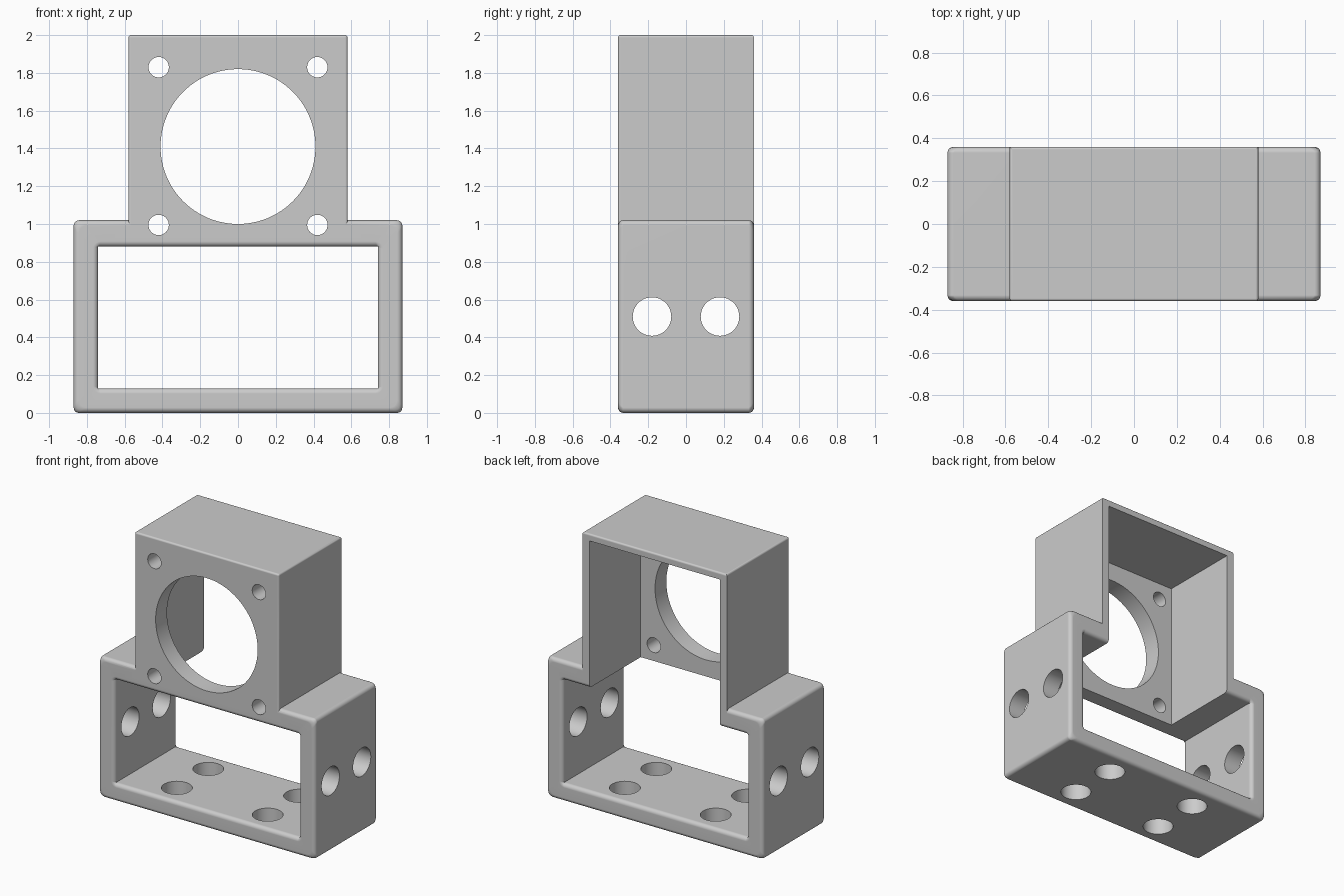
import bpy, bmesh, math
from mathutils import Matrix, Vector

if "Cube" in bpy.data.objects:
    bpy.data.objects.remove(bpy.data.objects["Cube"])

grey = bpy.data.materials.new("light grey")
grey.diffuse_color = (0.6, 0.6, 0.6, 1)
grey.use_nodes = True
grey.node_tree.nodes["Principled BSDF"].inputs["Base Color"].default_value = grey.diffuse_color


def make_object(name, bm):
    bmesh.ops.recalc_face_normals(bm, faces=bm.faces[:])
    mesh = bpy.data.meshes.new(name)
    bm.to_mesh(mesh)
    bm.free()
    mesh.materials.append(grey)
    ob = bpy.data.objects.new(name, mesh)
    bpy.context.collection.objects.link(ob)
    return ob


def box_bm(x0, x1, y0, y1, z0, z1):
    bm = bmesh.new()
    size = Matrix.Diagonal((x1 - x0, y1 - y0, z1 - z0, 1))
    centre = Vector(((x0 + x1) / 2, (y0 + y1) / 2, (z0 + z1) / 2))
    bmesh.ops.create_cube(bm, size=1, matrix=Matrix.Translation(centre) @ size)
    return bm


def round_edges(bm, radius, rule):
    edges = [e for e in bm.edges if rule(*[v.co for v in e.verts])]
    bmesh.ops.bevel(bm, geom=edges, offset=radius, offset_type='OFFSET',
                    segments=5, profile=0.5, affect='EDGES')


def drill(name, pos, axis, radius, length, segments):
    bm = bmesh.new()
    turn = Vector((0, 0, 1)).rotation_difference(Vector(axis)).to_matrix().to_4x4()
    bmesh.ops.create_cone(bm, cap_ends=True, segments=segments, radius1=radius,
                          radius2=radius, depth=length,
                          matrix=Matrix.Translation(pos) @ turn)
    return make_object(name, bm)


def combine(target, other, operation):
    mod = target.modifiers.new(operation.lower(), 'BOOLEAN')
    mod.operation, mod.solver, mod.object = operation, 'EXACT', other
    bpy.context.view_layer.objects.active = target
    bpy.ops.object.modifier_apply(modifier=mod.name)
    bpy.data.objects.remove(other, do_unlink=True)


# Lower frame: rectangular tube with rounded outside and rounded opening rims
bm = bmesh.new()


def rectangle(w, z0, z1, y):
    return [bm.verts.new((x, y, z)) for x, z in ((-w, z0), (w, z0), (w, z1), (-w, z1))]


loops = [rectangle(0.87, 0, 1.02, -0.36), rectangle(0.87, 0, 1.02, 0.36),
         rectangle(0.74, 0.13, 0.88, 0.36), rectangle(0.74, 0.13, 0.88, -0.36)]
for a, b in zip(loops, loops[1:] + loops[:1]):
    for i in range(4):
        j = (i + 1) % 4
        bm.faces.new((a[i], a[j], b[j], b[i]))
bmesh.ops.recalc_face_normals(bm, faces=bm.faces[:])
round_edges(bm, 0.028, lambda a, b: abs(a.y - b.y) < 0.1 or abs(a.x) > 0.8)
bracket = make_object("sensor_bracket", bm)

# Upper housing: block with slightly rounded top and front side edges
bm = box_bm(-0.58, 0.58, -0.36, 0.36, 0.94, 2)
round_edges(bm, 0.013, lambda a, b: min(a.z, b.z) > 1.5
            or (abs(a.z - b.z) > 0.5 and a.y < 0))
combine(bracket, make_object("upper_housing", bm), 'UNION')

# Cavity open to the back and down into the frame
combine(bracket, make_object("cavity", box_bm(-0.525, 0.525, -0.23, 0.6, 0.8, 1.95)),
        'DIFFERENCE')

# Large round opening and four screw holes in the front plate
combine(bracket, drill("round_opening", (0, -0.3, 1.41), (0, 1, 0), 0.41, 0.3, 96), 'DIFFERENCE')
for x in (-0.42, 0.42):
    for z in (0.995, 1.83):
        combine(bracket, drill("screw_hole", (x, -0.3, z), (0, 1, 0), 0.054, 0.3, 32),
                'DIFFERENCE')

# Mounting holes in the sides and the floor
for y in (-0.18, 0.18):
    for x in (-0.8, 0.8):
        combine(bracket, drill("side_hole", (x, y, 0.51), (1, 0, 0), 0.102, 0.4, 48),
                'DIFFERENCE')
    for x in (-0.365, 0.365):
        combine(bracket, drill("floor_hole", (x, y, 0.06), (0, 0, 1), 0.102, 0.4, 48),
                'DIFFERENCE')

# Smooth the fillets and hole walls while keeping flat sides flat
bpy.ops.object.select_all(action='DESELECT')
bracket.select_set(True)
bpy.context.view_layer.objects.active = bracket
bpy.ops.object.shade_smooth_by_angle(angle=math.radians(30))
normals = bracket.modifiers.new("flat normals", 'WEIGHTED_NORMAL')
normals.keep_sharp = True
